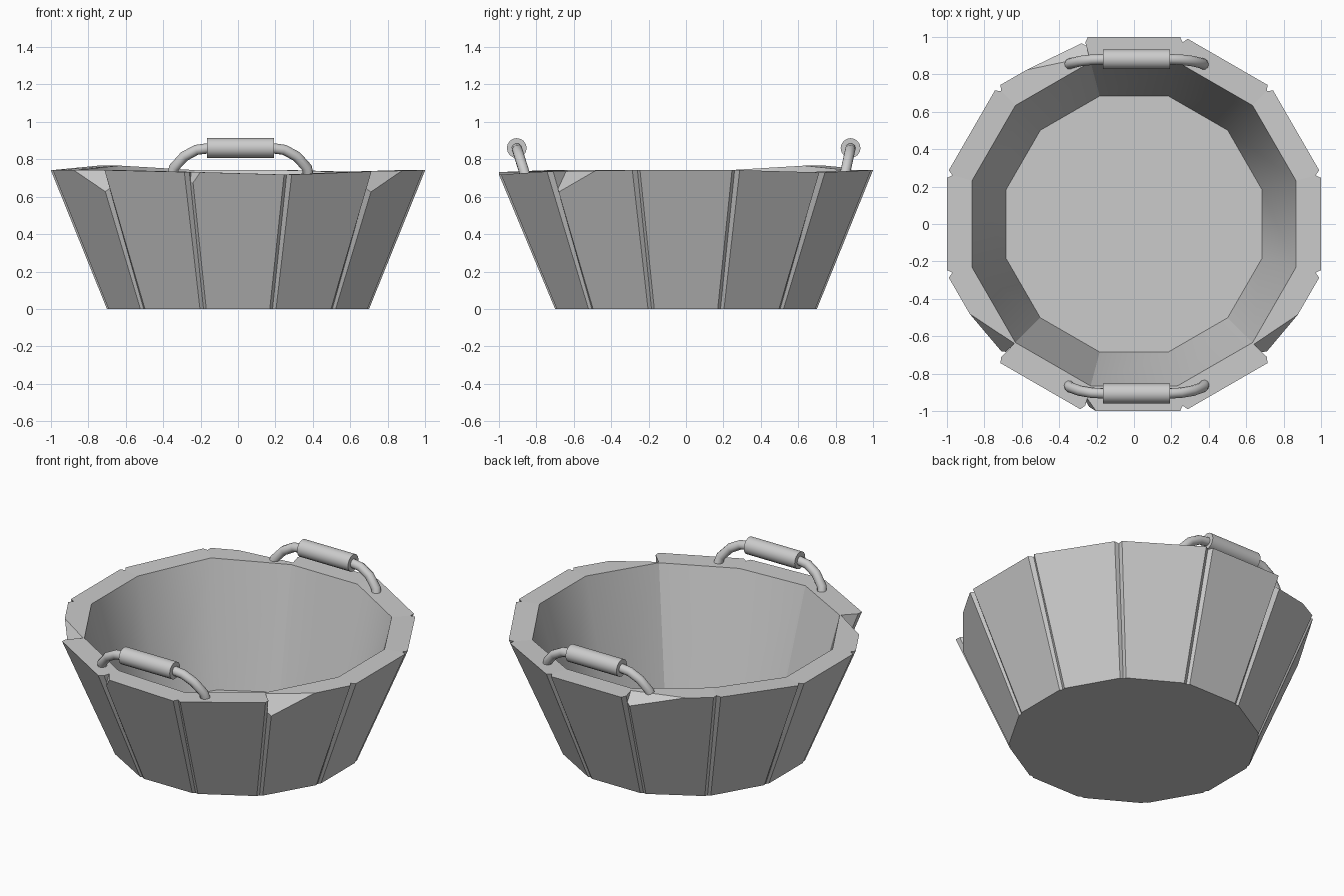
import bpy, bmesh, math
from mathutils import Vector, Matrix

cube = bpy.data.objects.get("Cube")
if cube:
    bpy.data.objects.remove(cube, do_unlink=True)

grey = bpy.data.materials.new("plain_grey")
grey.use_nodes = True
colour = (0.6, 0.6, 0.6, 1)
grey.diffuse_color = colour
grey.node_tree.nodes["Principled BSDF"].inputs["Base Color"].default_value = colour

SIDES = 12
STEP = math.tau / SIDES
TAN = math.tan(STEP / 2)
# rim height at each corner that differs from the usual one (degrees)
RIM = 0.742
RIM_AT = {135: 0.766, 285: 0.718, 255: 0.732, 315: 0.735, 45: 0.73}
# broken corners: stave angle -> (side, cutting plane points as outward, along, up)
BIG = ((1.0, 0.02, 0.74), (0.873, -0.22, 0.75), (0.951, -0.25, 0.62))
SHALLOW = ((1.0, 0.04, 0.745), (0.9, -0.23, 0.74), (0.975, -0.25, 0.68))
TINY = ((1.0, -0.20, 0.735), (0.93, -0.25, 0.735), (0.97, -0.25, 0.66))
CHIPS = {330: (1, BIG), 210: (-1, BIG), 120: (1, SHALLOW), 270: (1, TINY)}


def make_object(name, bm):
    mesh = bpy.data.meshes.new(name)
    bm.to_mesh(mesh)
    bm.free()
    obj = bpy.data.objects.new(name, mesh)
    bpy.context.collection.objects.link(obj)
    mesh.materials.append(grey)
    return obj


def section(outer, inner, groove, gap):
    """Stave cross-section: outward and sideways positions, with groove lips."""
    half = [(outer, outer * TAN - gap), (outer - groove, (outer - groove) * TAN),
            (inner, inner * TAN)]
    return half + [(u, -v) for u, v in reversed(half)]


def add_stave(bm, degrees):
    left = RIM_AT.get((degrees + 15) % 360, RIM)
    right = RIM_AT.get((degrees - 15) % 360, RIM)
    part = bmesh.new()
    low = [part.verts.new((u, v, 0)) for u, v in section(0.70, 0.68, 0.012, 0.018)]
    high = [part.verts.new((u, v, left if v > 0 else right))
            for u, v in section(1.0, 0.865, 0.03, 0.022)]
    part.faces.new(low)
    part.faces.new(high)
    count = len(low)
    for i in range(count):
        j = (i + 1) % count
        part.faces.new((low[i], low[j], high[j], high[i]))
    bmesh.ops.recalc_face_normals(part, faces=part.faces[:])
    if degrees in CHIPS:
        side, points = CHIPS[degrees]
        a, b, c = [Vector((u, v * side, z)) for u, v, z in points]
        normal = (b - a).cross(c - a)
        if normal.z < 0:
            normal.negate()
        cut = bmesh.ops.bisect_plane(part, geom=part.verts[:] + part.edges[:] + part.faces[:],
                                     plane_co=a, plane_no=normal, clear_outer=True)
        edges = [e for e in cut["geom_cut"] if isinstance(e, bmesh.types.BMEdge)]
        bmesh.ops.holes_fill(part, edges=edges, sides=0)
        bmesh.ops.recalc_face_normals(part, faces=part.faces[:])
    # joints stay only beside a broken corner; the inner wall is smooth
    joints = []
    for face in part.faces:
        if all(abs(abs(v.co.y) - v.co.x * TAN) < 0.001 for v in face.verts):
            way = 1 if face.calc_center_median().y > 0 else -1
            if face.normal.y * way > 0.8:
                neighbour = CHIPS.get((degrees + 30 * way) % 360)
                if not neighbour or neighbour[0] != way:
                    joints.append(face)
        face.smooth = face.normal.x < -0.6
    bmesh.ops.delete(part, geom=joints, context="FACES_ONLY")
    bmesh.ops.rotate(part, verts=part.verts[:], matrix=Matrix.Rotation(math.radians(degrees), 3, "Z"))
    temp = bpy.data.meshes.new("stave")
    part.to_mesh(temp)
    part.free()
    bm.from_mesh(temp)
    bpy.data.meshes.remove(temp)


# grooved wall of tapering staves
wall = bmesh.new()
for k in range(SIDES):
    add_stave(wall, 30 * k)
bmesh.ops.remove_doubles(wall, verts=wall.verts[:], dist=0.0005)
make_object("tub_wall", wall)

# base plate
base = bmesh.new()
bmesh.ops.create_cone(base, cap_ends=True, segments=SIDES, radius1=0.684 / math.cos(STEP / 2),
                      radius2=0.684 / math.cos(STEP / 2), depth=0.015,
                      matrix=Matrix.Translation((0, 0, 0.0075)) @ Matrix.Rotation(STEP / 2, 4, "Z"))
make_object("tub_floor", base)


def finish(obj, angle=40):
    bpy.ops.object.select_all(action="DESELECT")
    obj.select_set(True)
    bpy.context.view_layer.objects.active = obj
    if obj.type == "CURVE":
        bpy.ops.object.convert(target="MESH")
    bpy.ops.object.shade_smooth_by_angle(angle=math.radians(angle))


def add_handle(name, way, foot, top):
    """Bent rod with a thicker grip; foot and top are distances from the middle."""
    middle = 0.013
    arch = [(0.365, 0.70), (0.355, 0.755), (0.30, 0.815), (0.235, 0.85), (0.16, 0.86)]
    path = [(middle - x, z) for x, z in arch] + [(middle + x, z) for x, z in reversed(arch)]
    curve = bpy.data.curves.new(name + "_rod", "CURVE")
    curve.dimensions = "3D"
    curve.bevel_depth = 0.028
    curve.bevel_resolution = 3
    curve.use_fill_caps = True
    line = curve.splines.new("POLY")
    line.points.add(len(path) - 1)
    for point, (x, z) in zip(line.points, path):
        y = way * (foot + (top - foot) * (z - 0.70) / 0.16)
        point.co = (x, y, z, 1)
    rod = bpy.data.objects.new(name + "_rod", curve)
    bpy.context.collection.objects.link(rod)
    curve.materials.append(grey)
    finish(rod)

    grip = bmesh.new()
    bmesh.ops.create_cone(grip, cap_ends=True, segments=16, radius1=0.053, radius2=0.053, depth=0.357,
                          matrix=Matrix.Translation((middle, way * top, 0.86))
                          @ Matrix.Rotation(math.pi / 2, 4, "Y"))
    finish(make_object(name + "_grip", grip))


add_handle("front_handle", -1, 0.855, 0.905)
add_handle("back_handle", 1, 0.845, 0.88)
